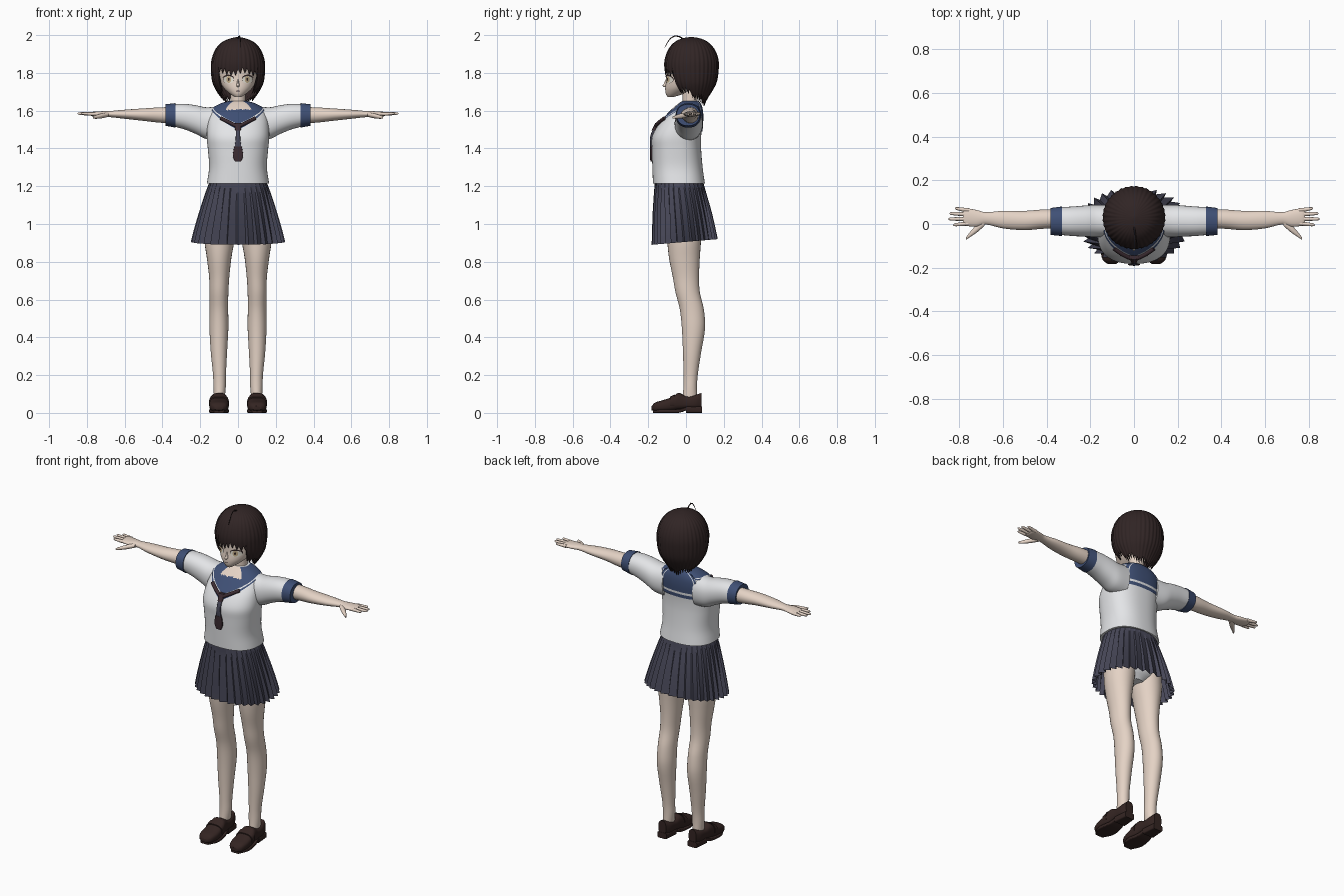
import bpy, bmesh
from math import sin, cos, pi, radians
from mathutils import Vector

cube = bpy.data.objects.get("Cube")
if cube:
    bpy.data.objects.remove(cube, do_unlink=True)


def material(name, r, g, b):
    m = bpy.data.materials.new(name)
    m.use_nodes = True
    m.diffuse_color = (r, g, b, 1)
    node = next(n for n in m.node_tree.nodes if n.type == 'BSDF_PRINCIPLED')
    node.inputs["Base Color"].default_value = (r, g, b, 1)
    node.inputs["Roughness"].default_value = 0.8
    return m


SKIN = material("skin", .78, .65, .56)
WHITE = material("shirt white", .80, .81, .83)
NAVY = material("collar navy", .05, .08, .18)
SLATE = material("skirt slate", .062, .062, .095)
HAIR = material("hair brown", .03, .018, .018)
SHOE = material("shoe brown", .034, .018, .016)
TIE = material("scarf dark red", .045, .025, .032)
EYE = material("eye cream", .88, .84, .74)
IRIS = material("iris tan", .55, .42, .25)


def sample(rows, v):
    """Smoothly interpolate the rows (position, a0, a1, b0, b1)."""
    last = len(rows) - 1
    v = min(max(v, rows[0][0]), rows[-1][0])
    i = next(k for k in range(last) if v <= rows[k + 1][0])
    h = rows[i + 1][0] - rows[i][0]
    t = (v - rows[i][0]) / h

    def slope(k, j):
        lo, hi = rows[max(k - 1, 0)], rows[min(k + 1, last)]
        return (hi[j] - lo[j]) / (hi[0] - lo[0])

    return [(2*t**3 - 3*t*t + 1) * rows[i][j] + (3*t*t - 2*t**3) * rows[i + 1][j]
            + h * ((t**3 - 2*t*t + t) * slope(i, j) + (t**3 - t*t) * slope(i + 1, j))
            for j in range(1, 5)]


def point(axis, rows, v, phi, p=2, grow=0):
    """Point on a superellipse section; phi = 0 is the low b side (front)."""
    a0, a1, b0, b1 = sample(rows, v)
    s, c = sin(phi), -cos(phi)
    bend = lambda q: (1 if q > 0 else -1) * abs(q) ** (2 / p)
    a = (a0 + a1) / 2 + (a1 - a0) / 2 * (1 + grow) * bend(s)
    b = (b0 + b1) / 2 + (b1 - b0) / 2 * (1 + grow) * bend(c)
    return {"x": (v, a, b), "y": (a, v, b), "z": (a, b, v)}[axis]


def build(name, rings, mats, rule=None, caps=(True, True), mirror=False, angle=40):
    bm = bmesh.new()
    loops = [[bm.verts.new(q) for q in ring] for ring in rings]
    n = len(loops[0])
    for j in range(len(loops) - 1):
        for i in range(n):
            k = (i + 1) % n
            f = bm.faces.new((loops[j][i], loops[j][k], loops[j + 1][k], loops[j + 1][i]))
            if rule:
                f.material_index = rule(j, i)
    for use, loop in zip(caps, (loops[0], loops[-1])):
        if use:
            bm.faces.new(loop)
    bmesh.ops.recalc_face_normals(bm, faces=bm.faces)
    mesh = bpy.data.meshes.new(name)
    bm.to_mesh(mesh)
    bm.free()
    for m in mats:
        mesh.materials.append(m)
    ob = bpy.data.objects.new(name, mesh)
    bpy.context.collection.objects.link(ob)
    bpy.context.view_layer.objects.active = ob
    ob.select_set(True)
    bpy.ops.object.shade_smooth_by_angle(angle=radians(angle))
    ob.select_set(False)
    if mirror:
        ob.modifiers.new("mirror", 'MIRROR')
    return ob


def loft(name, axis, rows, mat, n=28, p=2, sub=4, mirror=False):
    stops = [a[0] + (b[0] - a[0]) * k / sub for a, b in zip(rows, rows[1:]) for k in range(sub)]
    rings = [[point(axis, rows, v, 2*pi*i/n, p) for i in range(n)] for v in stops + [rows[-1][0]]]
    return build(name, rings, [mat], mirror=mirror)


def drape(name, rows, top, rim, mats, n, k, p=2, rule=None, grow=lambda a: 0, ease=1, cap=False):
    """Sheet hanging over a body from height top down to rim(angle)."""
    angles = [2*pi*i/n - pi for i in range(n)]
    height = lambda j, a: top + (rim(a) - top) * (j / k) ** ease
    rings = [[point("z", rows, height(j, a), a, p, grow(a)) for a in angles] for j in range(k + 1)]
    pick = rule and (lambda j, i: rule(angles[i], (j + .5) / k, height(j + .5, angles[i])))
    return build(name, rings, mats, pick, (cap, False))


def even(rows):
    return [(z, -h, h, f, b) for z, h, f, b in rows]


def front(rows, x, z, p=2):
    a0, a1, b0, b1 = sample(rows, z)
    return (b0 + b1) / 2 - (b1 - b0) / 2 * max(0, 1 - abs(x / a1) ** p) ** (1 / p)


def tube(name, pts, radius, mat, taper=False):
    cu = bpy.data.curves.new(name, 'CURVE')
    cu.dimensions, cu.bevel_depth, cu.use_fill_caps = '3D', radius, True
    sp = cu.splines.new('POLY')
    sp.points.add(len(pts) - 1)
    for i, q in enumerate(pts):
        sp.points[i].co = (*q, 1)
        sp.points[i].radius = 1 - .8 * i / len(pts) if taper else 1
    cu.materials.append(mat)
    bpy.context.collection.objects.link(bpy.data.objects.new(name, cu))


# Shirt and sleeves
TORSO = even([(1.215, .165, -.175, .10), (1.30, .153, -.178, .088), (1.40, .16, -.181, .08),
              (1.46, .166, -.18, .08), (1.52, .163, -.15, .085), (1.57, .155, -.108, .088),
              (1.61, .135, -.07, .085), (1.64, .085, -.035, .075), (1.65, .05, -.02, .065)])
loft("shirt", "z", TORSO, WHITE, 64, 2.4)
loft("sleeves", "x", [(.10, -.06, .085, 1.44, 1.622), (.17, -.06, .088, 1.45, 1.618),
     (.22, -.058, .085, 1.475, 1.628), (.28, -.055, .08, 1.50, 1.636),
     (.335, -.05, .077, 1.515, 1.636)], WHITE, 32, 2.2, mirror=True)
loft("cuffs", "x", [(.33, -.055, .08, 1.51, 1.64), (.383, -.05, .073, 1.52, 1.634)],
     NAVY, 32, 2.2, mirror=True)


# Sailor collar with a white stripe and an open neck
def collar_rim(a):
    s = abs(sin(a))
    if cos(a) > 0:
        return 1.50 + .11 * s
    return 1.49 if s < .72 else 1.61


def collar_colour(a, f, z):
    s, ahead = abs(sin(a)), cos(a) > 0
    if ahead and s < .4 and z > 1.605:
        return 2
    return 1 if .8 < f < .86 or (not ahead and .58 < s < .63 and f < .86) else 0


drape("collar", TORSO, 1.65, collar_rim, [NAVY, WHITE, SKIN], 128, 24, 2.4,
      collar_colour, lambda a: .04)

# Scarf: band, knot, tail and tip
xs = [.09 * i / 8 for i in range(-8, 9)]
band = [(x, 1.515 + .5 * abs(x)) for x in xs]
tube("scarf_band", [(x, front(TORSO, x, z, 2.4) - .008, z) for x, z in band], .010, TIE)
loft("scarf_knot", "z", [(1.495, -.014, .014, -.182, -.155), (1.535, -.02, .02, -.162, -.13)], TIE, 16, 3)
loft("scarf_tail", "z", [(1.40, -.018, .018, -.189, -.178), (1.46, -.012, .012, -.19, -.175),
     (1.51, -.012, .012, -.172, -.15)], SLATE, 16, 4)
loft("scarf_tip", "z", [(1.33, -.016, .016, -.189, -.179), (1.36, -.027, .027, -.19, -.179),
     (1.41, -.02, .02, -.191, -.178)], TIE, 16, 4)

# Pleated skirt, hem slightly higher at the back
SKIRT = even([(.89, .25, -.182, .168), (.95, .236, -.18, .157), (1.05, .208, -.177, .136),
              (1.16, .174, -.17, .107), (1.225, .15, -.165, .09)])
PLEATS, STEPS = 32, 10
rings = []
for j in range(STEPS + 1):
    f = j / STEPS
    ring = []
    for i in range(PLEATS):
        for shift, fold in ((0, 0), (.8, -.11 * f ** .6)):
            x, y, z = point("z", SKIRT, 1.225 - .335 * f, 2*pi*(i + shift)/PLEATS, 2.2, fold)
            ring.append((x, y, z + .03 * f * (y + .18) / .35))
    rings.append(ring)
build("skirt", rings, [SLATE], caps=(True, False), angle=20)

# Legs and hips
loft("hips", "z", even([(.93, .05, -.05, .05), (.98, .14, -.10, .085), (1.2, .14, -.12, .08)]), WHITE)
loft("legs", "z", [(.05, .075, .125, -.02, .06), (.13, .065, .13, -.014, .058),
     (.20, .064, .132, -.013, .062), (.32, .058, .144, -.016, .08), (.45, .051, .151, -.022, .101),
     (.55, .052, .15, -.033, .094), (.64, .051, .151, -.056, .073), (.72, .046, .153, -.07, .069),
     (.82, .035, .165, -.09, .073), (.92, .018, .178, -.10, .08), (1.08, .002, .17, -.11, .085)],
     SKIN, mirror=True)

# Loafers
loft("shoes", "y", [(-.182, .08, .122, .014, .036), (-.165, .06, .143, .008, .054),
     (-.12, .049, .152, .006, .068), (-.07, .051, .15, .01, .086), (-.04, .056, .145, .015, .106),
     (0, .061, .14, .02, .09), (.05, .064, .138, .02, .096), (.083, .076, .126, .022, .106)],
     SHOE, p=2.8, mirror=True)
loft("shoe_soles", "y", [(-.175, .075, .128, 0, .018), (-.12, .048, .153, 0, .02),
     (-.04, .058, .144, 0, .02), (0, .066, .136, .012, .03)], SHOE, p=6, mirror=True)
loft("shoe_heels", "y", [(0, .062, .14, 0, .035), (.085, .07, .132, 0, .035)], SHOE, p=6, mirror=True)
loft("shoe_straps", "y", [(-.085, .047, .154, .02, .085), (-.06, .05, .152, .02, .098)],
     SHOE, p=2.8, mirror=True)

# Arms, palms, fingers and thumbs
loft("arms", "x", [(.33, -.018, .068, 1.53, 1.62), (.42, -.022, .066, 1.537, 1.617),
     (.5, -.028, .06, 1.546, 1.612), (.6, -.02, .06, 1.557, 1.605), (.68, -.002, .054, 1.566, 1.598),
     (.72, -.012, .064, 1.567, 1.597), (.77, -.008, .072, 1.57, 1.594), (.782, 0, .066, 1.575, 1.59)],
     SKIN, mirror=True)
for name, y, spread, tip in (("index", .002, -.006, .828), ("middle", .023, 0, .85),
                             ("ring", .044, .004, .845), ("little", .063, .008, .82)):
    mid, end = y + spread / 2, y + spread
    loft(name + "_fingers", "x", [(.755, y - .009, y + .009, 1.572, 1.592),
         ((.76 + tip) / 2, mid - .0085, mid + .0085, 1.575, 1.592),
         (tip - .006, end - .006, end + .006, 1.579, 1.591),
         (tip, end - .002, end + .002, 1.583, 1.588)], SKIN, 12, mirror=True)
loft("thumbs", "x", [(.685, -.01, .03, 1.568, 1.592), (.72, -.04, -.002, 1.56, 1.586),
     (.75, -.06, -.036, 1.557, 1.577), (.768, -.072, -.06, 1.558, 1.57)], SKIN, 14, mirror=True)

# Neck, head and nose
loft("neck", "z", even([(1.58, .045, -.025, .068), (1.64, .04, -.018, .062), (1.72, .042, -.02, .065)]), SKIN)
HEAD = even([(1.672, .016, -.098, -.066), (1.69, .044, -.107, -.01), (1.72, .076, -.11, .05),
             (1.76, .098, -.105, .10), (1.82, .108, -.104, .13), (1.9, .098, -.088, .13),
             (1.95, .06, -.05, .095)])
loft("head", "z", HEAD, SKIN, 40)
loft("nose", "z", even([(1.724, .004, -.114, -.095), (1.732, .009, -.124, -.095),
     (1.742, .007, -.118, -.095), (1.765, .003, -.108, -.095)]), SKIN, 12)


# Painted face details laid on the head
def patch(name, cx, cz, rx, rz, mat, lift, mirror=True, bow=0):
    rings = []
    for s in (.01, .35, .7, 1):
        ring = []
        for i in range(24):
            u, w = s * cos(2*pi*i/24), s * sin(2*pi*i/24)
            x, z = cx + rx * u, cz + rz * w - bow * u * u
            ring.append((x, front(HEAD, x, z) - lift, z))
        rings.append(ring)
    build(name, rings, [mat], caps=(True, False), mirror=mirror)


patch("eye_outlines", .05, 1.766, .03, .0215, HAIR, .002)
patch("eye_whites", .05, 1.764, .028, .0195, EYE, .0035)
patch("irises", .049, 1.765, .013, .018, IRIS, .005)
patch("pupils", .049, 1.766, .005, .008, HAIR, .006)
patch("upper_lashes", .051, 1.787, .031, .004, HAIR, .0065, bow=.012)
patch("mouth", 0, 1.704, .013, .0018, TIE, .002, mirror=False)

# Bobbed hair with pointed locks, short over the face
SCALP = even([(1.60, .05, 0, .09), (1.65, .075, -.02, .105), (1.70, .11, -.06, .135),
              (1.75, .133, -.095, .16), (1.83, .141, -.112, .171), (1.88, .135, -.108, .167),
              (1.93, .114, -.088, .146), (1.965, .08, -.056, .112), (1.983, .038, -.018, .074),
              (1.99, .006, .02, .035)])
LOCKS = 36


def lock(a):
    return abs((a * LOCKS / (2 * pi)) % 1 - .5) * 2


def hair_rim(a):
    b = abs(a)
    base = 1.79 if b < .8 else 1.685 if b < 1.5 else 1.66 - .02 * (b - 1.5)
    return base + .03 * lock(a) + .008 * sin(7 * a)


hair = drape("hair", SCALP, 1.99, hair_rim, [HAIR], LOCKS * 6, 28,
             grow=lambda a: .025 * (1 - lock(a)), ease=1.6, cap=True)
thick = hair.modifiers.new("thickness", 'SOLIDIFY')
thick.thickness, thick.offset = .005, -1
tube("stray_lock", [(0, -.015, 1.98), (.004, -.035, 1.992), (.008, -.058, 1.996),
     (.012, -.08, 1.985), (.014, -.098, 1.962), (.014, -.112, 1.935)], .004, HAIR, True)
